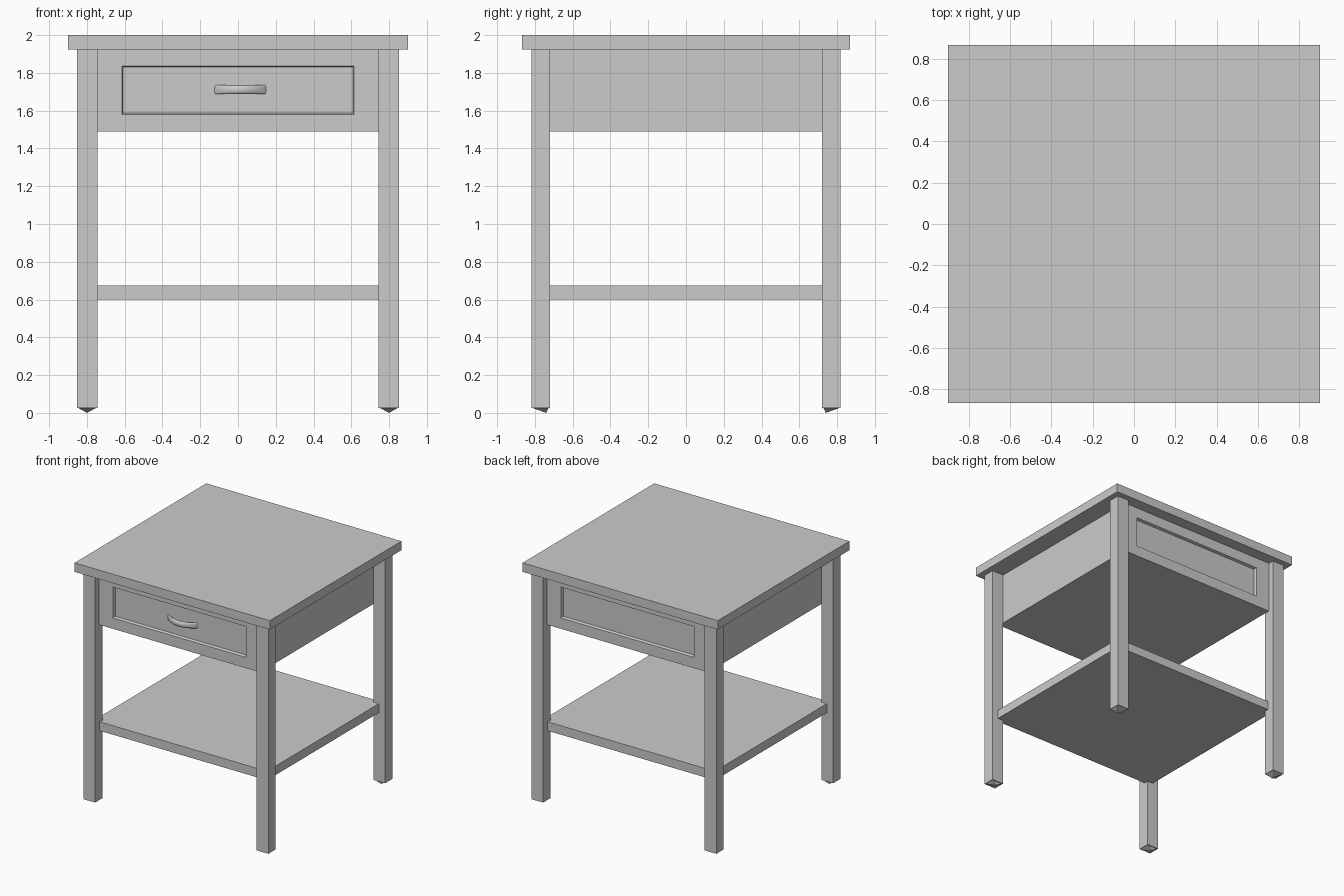
import bpy, bmesh, math
from mathutils import Vector

if "Cube" in bpy.data.objects:
    bpy.data.objects.remove(bpy.data.objects["Cube"])


def finish(bm, name):
    bmesh.ops.recalc_face_normals(bm, faces=bm.faces[:])
    mesh = bpy.data.meshes.new(name)
    bm.to_mesh(mesh)
    bm.free()
    ob = bpy.data.objects.new(name, mesh)
    bpy.context.collection.objects.link(ob)
    return ob


def box_bm(lo, hi):
    lo, hi = Vector(lo), Vector(hi)
    bm = bmesh.new()
    bmesh.ops.create_cube(bm, size=1)
    bmesh.ops.scale(bm, vec=hi - lo, verts=bm.verts)
    bmesh.ops.translate(bm, vec=(lo + hi) / 2, verts=bm.verts)
    return bm


# Table top and lower shelf
finish(box_bm((-0.9, -0.867, 1.925), (0.9, 0.867, 2.0)), "table_top")
finish(box_bm((-0.797, -0.757, 0.6), (0.797, 0.757, 0.675)), "lower_shelf")

# Drawer box with a recessed panel on the front and the back
PX, PZ0, PZ1, DEPTH = 0.615, 1.58, 1.837, 0.022
bm = box_bm((-0.743, -0.77, 1.49), (0.743, 0.77, 1.93))
for side in (-1, 1):
    face = next(f for f in bm.faces if f.normal.y * side > 0.9)
    bmesh.ops.inset_individual(bm, faces=[face], thickness=0.05)
    for v in face.verts:
        v.co.x = math.copysign(PX, v.co.x)
        v.co.z = PZ1 if v.co.z > 1.7 else PZ0
    bmesh.ops.inset_individual(bm, faces=[face], thickness=0.01)
    for v in face.verts:
        v.co.y = side * (0.77 - DEPTH)
finish(bm, "drawer_box")

# Legs, each with a shallow tapered foot that leans inward
for sy, row in ((-1, "front"), (1, "back")):
    for sx, col in ((-1, "left"), (1, "right")):
        xs = sorted((sx * 0.745, sx * 0.852))
        ys = sorted((sy * 0.72, sy * 0.818))
        bm = box_bm((xs[0], ys[0], 0.025), (xs[1], ys[1], 1.93))
        bottom = next(f for f in bm.faces if f.normal.z < -0.9)
        bmesh.ops.inset_individual(bm, faces=[bottom], thickness=0.012)
        tip = bmesh.ops.poke(bm, faces=[bottom])["verts"][0]
        tip.co = (sx * 0.8, sy * 0.74, 0)
        finish(bm, f"{row}_{col}_leg")

# Bowed drawer handle: an oval section swept along an arc
N, M = 20, 16
bm = bmesh.new()
rings = []
for i in range(N + 1):
    t = -1 + 2 * i / N
    centre = Vector((0.012 + 0.147 * t, -0.735 - 0.06 * (1 - t * t), 1.711))
    out = Vector((-0.12 * t, -0.147, 0)).normalized()
    rings.append([bm.verts.new(centre + out * 0.016 * math.cos(a)
                               + Vector((0, 0, 0.024 * math.sin(a))))
                  for a in (2 * math.pi * j / M for j in range(M))])
for a, b in zip(rings, rings[1:]):
    for j in range(M):
        k = (j + 1) % M
        bm.faces.new((a[j], a[k], b[k], b[j]))
bm.faces.new(rings[0])
bm.faces.new(rings[-1])
handle = finish(bm, "drawer_handle")
bpy.context.view_layer.objects.active = handle
handle.select_set(True)
bpy.ops.object.shade_smooth_by_angle(angle=math.radians(40))
